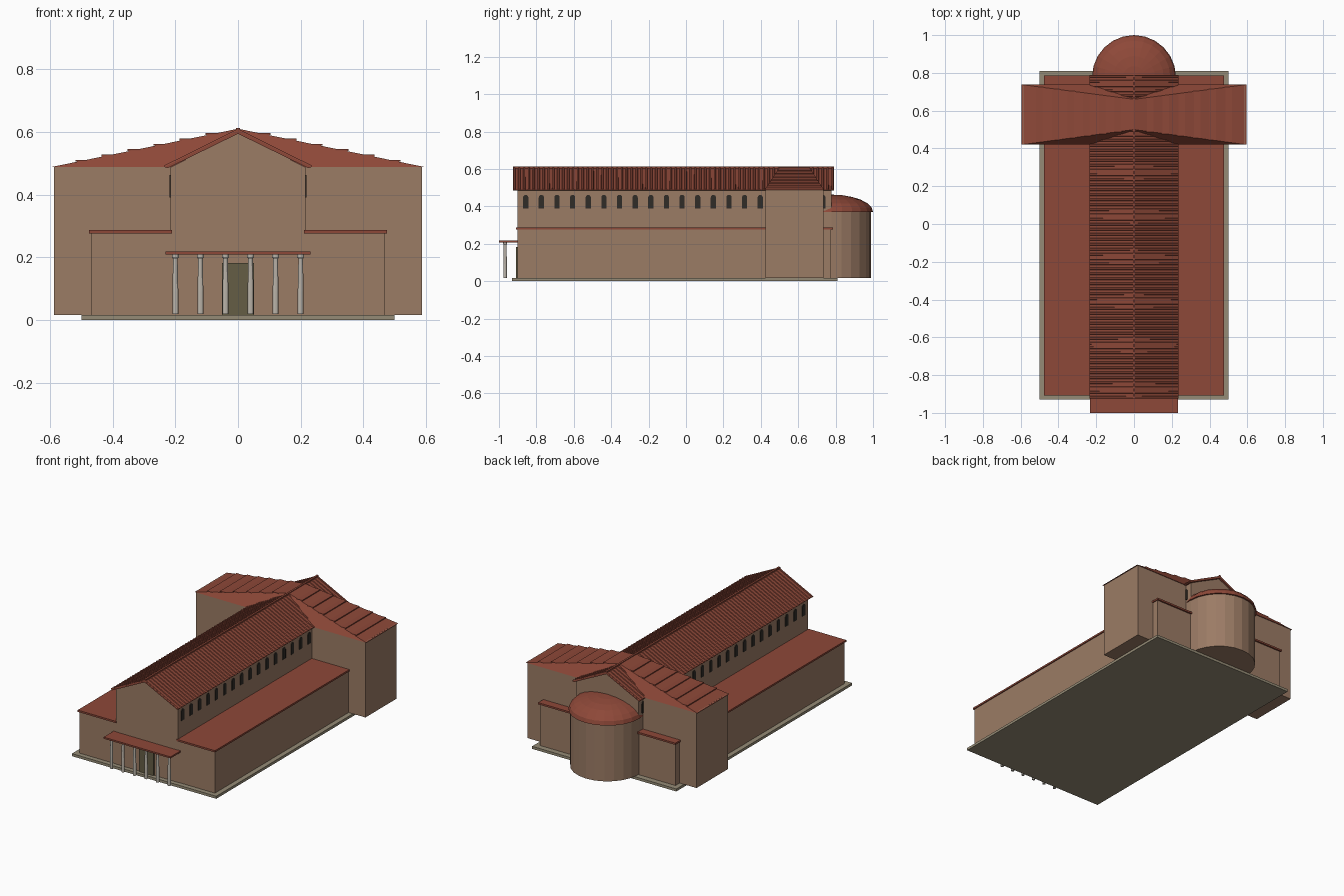
import bpy, math
from mathutils import Matrix

if "Cube" in bpy.data.objects:
    bpy.data.objects.remove(bpy.data.objects["Cube"])


def material(name, r, g, b):
    m = bpy.data.materials.new(name)
    m.diffuse_color = (r, g, b, 1)
    m.use_nodes = True
    m.node_tree.nodes["Principled BSDF"].inputs["Base Color"].default_value = m.diffuse_color
    return m


WALL = material("brick", 0.33, 0.20, 0.13)
ROOF = material("roof_tile", 0.27, 0.065, 0.04)
STONE = material("stone", 0.30, 0.26, 0.18)
MARBLE = material("marble", 0.50, 0.46, 0.40)
WOOD = material("door_wood", 0.13, 0.11, 0.06)
DARK = material("window_dark", 0.03, 0.025, 0.02)


def mesh_object(name, verts, faces, mat):
    me = bpy.data.meshes.new(name)
    me.from_pydata(verts, [], faces)
    me.materials.append(mat)
    ob = bpy.data.objects.new(name, me)
    bpy.context.collection.objects.link(ob)
    return ob


def loft(name, rings, mat):
    """Join rings of equal length and cap both ends."""
    n = len(rings[0])
    verts = [v for ring in rings for v in ring]
    faces = [(k * n + i, k * n + (i + 1) % n, (k + 1) * n + (i + 1) % n, (k + 1) * n + i)
             for k in range(len(rings) - 1) for i in range(n)]
    faces += [tuple(reversed(range(n))), tuple(range(len(verts) - n, len(verts)))]
    ob = mesh_object(name, verts, faces, mat)
    import bmesh
    bm = bmesh.new()
    bm.from_mesh(ob.data)
    bmesh.ops.recalc_face_normals(bm, faces=bm.faces)
    bm.to_mesh(ob.data)
    bm.free()
    return ob


def box(name, x0, x1, y0, y1, z0, z1, mat):
    ring = lambda z: [(x0, y0, z), (x1, y0, z), (x1, y1, z), (x0, y1, z)]
    return loft(name, [ring(z0), ring(z1)], mat)


def extrude_y(name, profile, y0, y1, mat):
    return loft(name, [[(x, y, z) for x, z in profile] for y in (y0, y1)], mat)


def lathe(name, profile, n, cx, cy, mat):
    return loft(name, [[(cx + r * math.cos(2 * math.pi * i / n),
                         cy + r * math.sin(2 * math.pi * i / n), z) for i in range(n)]
                       for r, z in profile], mat)


# plinth, aisles and nave with its gable ends
box("plinth", -0.5, 0.5, -0.93, 0.81, 0, 0.016, STONE)
extrude_y("nave_walls", [(-0.215, 0.016), (0.215, 0.016), (0.215, 0.487), (0, 0.598), (-0.215, 0.487)],
          -0.902, 0.777, WALL)
for s, side in ((-1, "left"), (1, "right")):
    a, b = sorted((s * 0.21, s * 0.47))
    box(side + "_aisle_wall", a, b, -0.9, 0.775, 0.016, 0.277, WALL)
    a, b = sorted((s * 0.21, s * 0.476))
    box(side + "_aisle_roof", a, b, -0.908, 0.785, 0.276, 0.287, ROOF)

# nave roof shell with tile ribs running down each slope
extrude_y("nave_roof", [(-0.235, 0.488), (0, 0.606), (0.235, 0.488), (0.225, 0.484), (0, 0.594), (-0.225, 0.484)],
          -0.925, 0.79, ROOF)
count = 66
verts, faces = [], []
for i in range(count):
    y = -0.918 + i * 1.701 / (count - 1)
    for s in (-1, 1):
        k = len(verts)
        for x, z in ((0, 0.604), (s * 0.235, 0.487)):
            verts += [(x, y - 0.007, z), (x, y + 0.007, z), (x, y + 0.004, z + 0.006), (x, y - 0.004, z + 0.006)]
        quads = [(3, 2, 1, 0), (4, 5, 6, 7)] + [(j, (j + 1) % 4, (j + 1) % 4 + 4, j + 4) for j in range(4)]
        faces += [tuple(k + j for j in (q if s > 0 else q[::-1])) for q in quads]
mesh_object("nave_roof_tiles", verts, faces, ROOF)
box("nave_ridge", -0.006, 0.006, -0.925, 0.79, 0.602, 0.613, ROOF)

# transept with a hipped roof and tile courses
box("transept_walls", -0.587, 0.587, 0.424, 0.734, 0.016, 0.49, WALL)
corners = [(-0.595, 0.42, 0.488), (0.595, 0.42, 0.488), (0.595, 0.738, 0.488), (-0.595, 0.738, 0.488),
           (0, 0.5, 0.61), (0, 0.66, 0.61)]
mesh_object("transept_roof", corners,
            [(3, 2, 1, 0), (0, 1, 4), (1, 2, 5, 4), (2, 3, 5), (3, 0, 4, 5)], ROOF)
for s in (-1, 1):
    for i in range(1, 7):
        x = i * 0.083
        half = 0.08 + 0.079 * x / 0.595
        z = 0.61 - 0.122 * x / 0.595
        a, b = sorted((s * (x - 0.02), s * (x + 0.02)))
        box("transept_tile_course", a, b, 0.579 - half, 0.579 + half, z - 0.003, z + 0.003, ROOF)

# apse drum and flattened half dome
lathe("apse_wall", [(0.213, 0.016), (0.213, 0.375)], 24, 0, 0.777, WALL)
dome = [(0.222 * math.cos(math.radians(a)), 0.37 + 0.093 * math.sin(math.radians(a)))
        for a in (0, 15, 30, 45, 60, 75, 89)]
lathe("apse_dome", dome, 24, 0, 0.778, ROOF)

# arched clerestory windows, leaving out those hidden by the transept
arch = [(-0.014, 0.39), (0.014, 0.39)] + [(0.014 * math.cos(math.pi * i / 8), 0.448 + 0.014 * math.sin(math.pi * i / 8))
                                        for i in range(9)]
for i in list(range(16)) + [19]:
    y = -0.857 + i * 0.0836
    for s in (-1, 1):
        loft("clerestory_window", [[(s * x, y + u, z) for u, z in arch] for x in (0.205, 0.219)], DARK)

# front porch: roof, columns and door
box("porch_roof", -0.232, 0.232, -1.0, -0.9, 0.208, 0.218, ROOF)
for i in range(6):
    lathe("porch_column", [(0.0095, 0.018), (0.0095, 0.09), (0.0075, 0.185), (0.0075, 0.195), (0.011, 0.2), (0.011, 0.208)],
          12, -0.2 + i * 0.08, -0.967, MARBLE)
box("door", -0.051, 0.051, -0.909, -0.895, 0.016, 0.182, WOOD)
